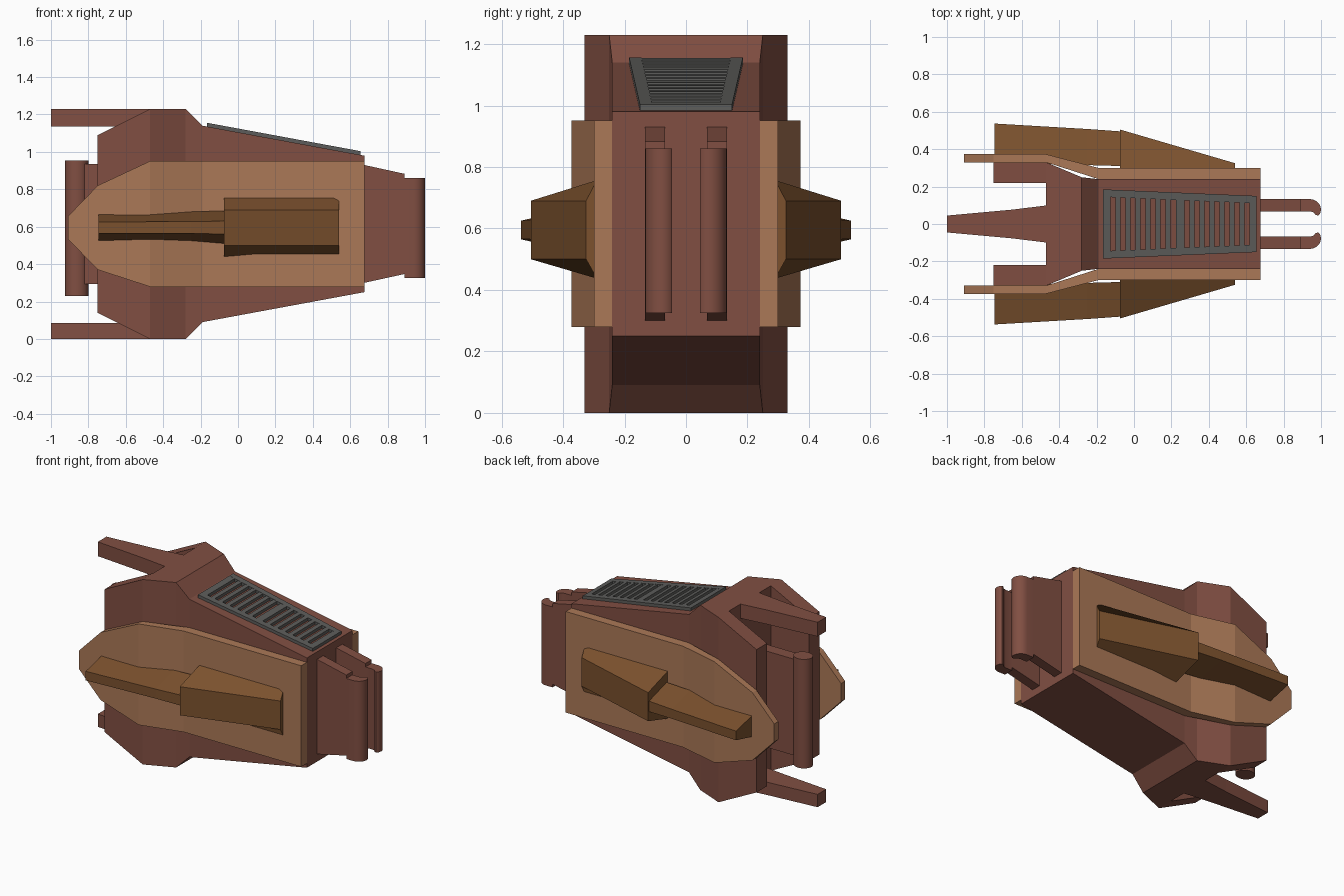
import bpy, bmesh, math

if "Cube" in bpy.data.objects:
    bpy.data.objects.remove(bpy.data.objects["Cube"])

MID = 0.615  # height of the hull's horizontal symmetry plane


def material(name, rgb):
    m = bpy.data.materials.new(name)
    m.diffuse_color = (*rgb, 1)
    m.use_nodes = True
    m.node_tree.nodes["Principled BSDF"].inputs["Base Color"].default_value = m.diffuse_color
    return m


RED = material("red_hull", (0.22, 0.078, 0.055))
TAN = material("tan_panel", (0.41, 0.19, 0.095))
BROWN = material("brown_pod", (0.20, 0.083, 0.027))
GREY = material("grey_vent", (0.11, 0.11, 0.105))
DARK = material("dark_vent", (0.035, 0.035, 0.033))


def finish(bm, name, mat, mirror=False):
    bmesh.ops.recalc_face_normals(bm, faces=bm.faces)
    me = bpy.data.meshes.new(name)
    bm.to_mesh(me)
    bm.free()
    me.materials.append(mat)
    ob = bpy.data.objects.new(name, me)
    bpy.context.collection.objects.link(ob)
    if mirror:
        ob.modifiers.new("mirror", 'MIRROR').use_axis = (False, True, False)
    return ob


def loft(name, mat, stations, mirror=False):
    """Stations: x, y0, y1, then z0, z1 at y0 (and optionally z0, z1 at y1)."""
    bm = bmesh.new()
    rings = []
    for s in stations:
        x, y0, y1, a, b = s[:5]
        c, d = s[5:7] if len(s) > 5 else (a, b)
        rings.append([bm.verts.new(p) for p in
                      ((x, y0, a), (x, y1, c), (x, y1, d), (x, y0, b))])
    for r, q in zip(rings, rings[1:]):
        for i in range(4):
            j = (i + 1) % 4
            bm.faces.new((r[i], r[j], q[j], q[i]))
    bm.faces.new(rings[0])
    bm.faces.new(rings[-1])
    return finish(bm, name, mat, mirror)


def prism(name, mat, outline, z0, z1, mirror=False):
    bm = bmesh.new()
    f = bm.faces.new([bm.verts.new((x, y, z0)) for x, y in outline])
    top = bmesh.ops.extrude_face_region(bm, geom=[f])["geom"]
    bmesh.ops.translate(bm, vec=(0, 0, z1 - z0),
                        verts=[v for v in top if isinstance(v, bmesh.types.BMVert)])
    return finish(bm, name, mat, mirror)


def sym(x, y0, y1, half):
    return (x, y0, y1, MID - half, MID + half)


# Main hull, flaring towards the rear
loft("hull", RED, [sym(x, -w, w, h) for x, w, h in
                   ((0.675, 0.24, 0.365), (-0.19, 0.24, 0.525),
                    (-0.28, 0.25, 0.615), (-0.47, 0.33, 0.615))])
# Rear side walls around the open back
loft("rear_wall", RED, [sym(-0.47, 0.22, 0.33, 0.615),
                        sym(-0.75, 0.22, 0.33, 0.475)], True)

# Tapered spikes over and under the open back
for name, z0, z1 in (("upper_spike", 1.135, 1.23), ("lower_spike", 0.0, 0.085)):
    loft(name, RED, [(x, -w, w, z0, z1) for x, w in
                     ((-0.46, 0.10), (-0.65, 0.077), (-1.0, 0.045))])

# Rear fin with a rounded post
loft("rear_fin", RED, [sym(-0.46, -0.04, 0.04, 0.32), sym(-0.84, -0.04, 0.04, 0.32)])
post = prism("rear_post", RED,
             [(-0.862 + 0.062 * math.cos(a), 0.055 * math.sin(a))
              for a in (math.tau * i / 16 for i in range(16))], 0.23, 0.955)

# Pair of front fins ending in inward hooks
loft("front_fin", RED, [sym(0.67, 0.068, 0.133, 0.315), sym(0.675, 0.068, 0.133, 0.315),
                        sym(0.89, 0.068, 0.133, 0.268)], True)
arc = [(0.94 + 0.06 * math.sin(a), 0.075 + 0.058 * math.cos(a))
       for a in (math.pi / 2 * i / 6 for i in range(7))]
hook = prism("front_hook", RED,
             [(0.89, 0.068), (0.89, 0.133)] + arc +
             [(0.995, 0.055), (0.985, 0.045), (0.972, 0.048), (0.96, 0.062), (0.94, 0.068)],
             0.325, 0.86, True)

# Side armour panels
loft("side_panel", TAN, [sym(x, a, b, h) if h > 0.3 else
                         (x, a, b, 0.595 - h, 0.595 + h) for x, a, b, h in
                         ((0.675, 0.24, 0.30, 0.336), (-0.19, 0.24, 0.30, 0.336),
                          (-0.47, 0.33, 0.373, 0.336), (-0.75, 0.33, 0.373, 0.225),
                          (-0.91, 0.33, 0.373, 0.06))], True)

# Side pods: wedge block with a long rear bar
loft("pod_block", BROWN, [(-0.075, 0.29, 0.505, 0.437, 0.757, 0.50, 0.69),
                          (0.54, 0.29, 0.325, 0.437, 0.757, 0.50, 0.69)], True)
loft("pod_bar", BROWN, [(-0.07, 0.31, 0.495, 0.51, 0.685, 0.56, 0.63),
                        (-0.25, 0.315, 0.508, 0.525, 0.68, 0.565, 0.628),
                        (-0.745, 0.33, 0.537, 0.515, 0.675, 0.565, 0.625)], True)


# Sloping top vent: side rails, cross bars and a dark backing
def roof(x):
    return 1.10 - 0.185 * x


def vent_piece(name, mat, x0, x1, edges, lift, mirror=False):
    loft(name, mat, [(x, *edges(x), roof(x) - 0.012, roof(x) + lift) for x in (x0, x1)], mirror)


def outer(x):
    return 0.185 - 0.035 * (x + 0.165) / 0.82


def inner(x):
    return outer(x) - 0.04


vent_piece("vent_backing", DARK, -0.14, 0.63, lambda x: (-inner(x), inner(x)), 0.004)
vent_piece("vent_rail", GREY, -0.165, 0.655, lambda x: (inner(x), outer(x)), 0.025, True)
bars = [(-0.165, -0.125), (0.225, 0.270), (0.618, 0.655)]
for start in (-0.125, 0.270):
    bars += [(start + 0.0535 * i + 0.027, start + 0.0535 * i + 0.0535) for i in range(6)]
for x0, x1 in bars:
    vent_piece("vent_bar", GREY, x0, x1, lambda x: (-inner(x), inner(x)), 0.0245)

# Soften only the rounded parts
for ob in (post, hook):
    bpy.ops.object.select_all(action='DESELECT')
    ob.select_set(True)
    bpy.context.view_layer.objects.active = ob
    bpy.ops.object.shade_smooth_by_angle(angle=math.radians(35))
